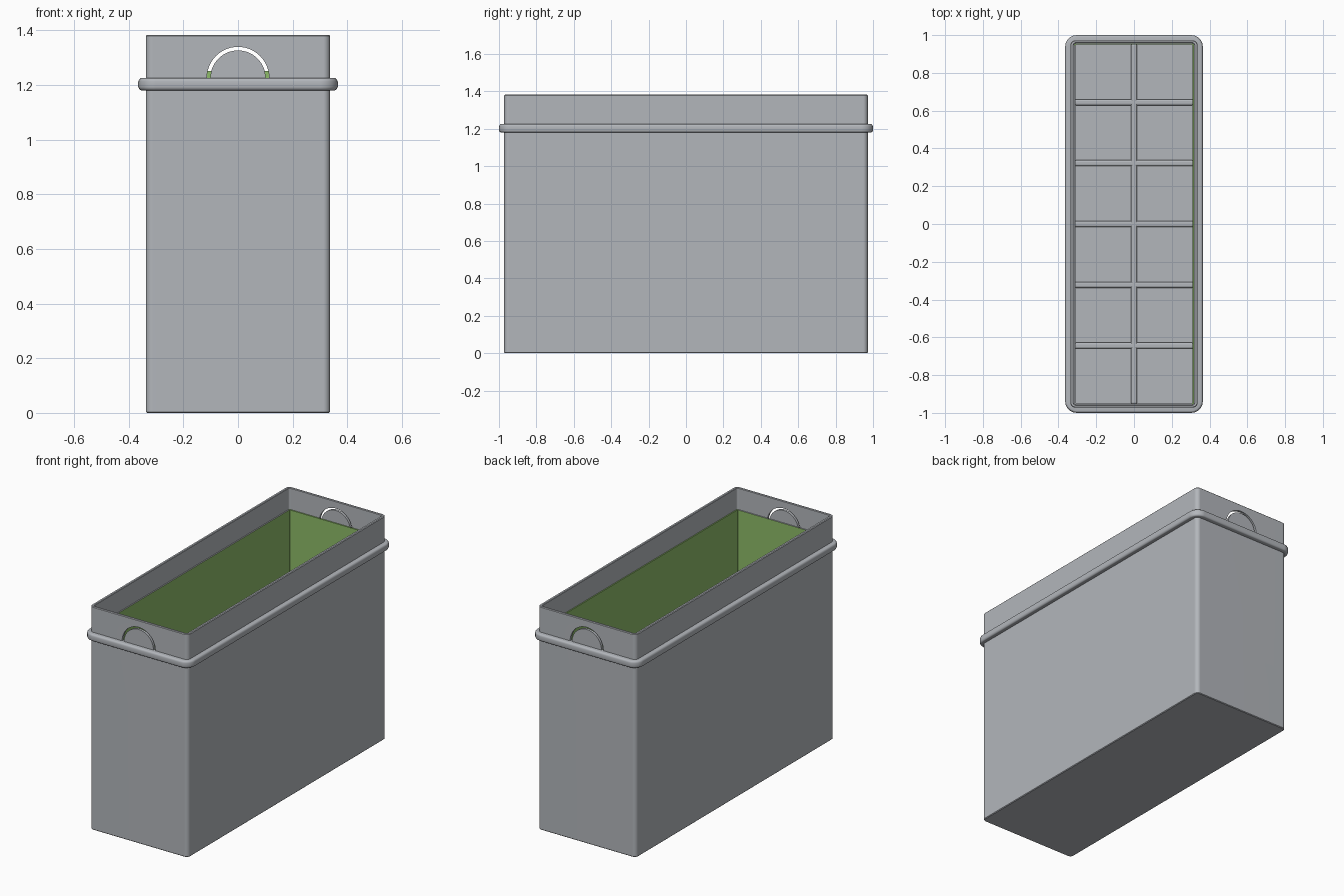
import bpy
import bmesh
import math

cube = bpy.data.objects.get("Cube")
if cube:
    bpy.data.objects.remove(cube, do_unlink=True)


def material(name, colour):
    mat = bpy.data.materials.new(name)
    mat.use_nodes = True
    mat.diffuse_color = (*colour, 1)
    mat.node_tree.nodes["Principled BSDF"].inputs["Base Color"].default_value = (*colour, 1)
    return mat


GREY = material("cool grey", (0.45, 0.47, 0.50))
GREEN = material("leaf green", (0.27, 0.50, 0.14))


def make_object(name, bm, *mats):
    bmesh.ops.recalc_face_normals(bm, faces=bm.faces)
    mesh = bpy.data.meshes.new(name)
    bm.to_mesh(mesh)
    bm.free()
    for mat in mats:
        mesh.materials.append(mat)
    obj = bpy.data.objects.new(name, mesh)
    bpy.context.collection.objects.link(obj)
    return obj


def activate(obj):
    bpy.ops.object.select_all(action="DESELECT")
    obj.select_set(True)
    bpy.context.view_layer.objects.active = obj


def smooth(obj):
    activate(obj)
    bpy.ops.object.shade_smooth_by_angle(angle=math.radians(35))
    obj.modifiers.new("even shading", "WEIGHTED_NORMAL").keep_sharp = True


def rounded_ring(bm, hx, hy, r, z, steps=5):
    """Rounded rectangle of vertices at one height."""
    verts = []
    for k, (sx, sy) in enumerate([(1, 1), (-1, 1), (-1, -1), (1, -1)]):
        for i in range(steps + 1):
            a = math.pi / 2 * (k + i / steps)
            verts.append(bm.verts.new((sx * (hx - r) + r * math.cos(a),
                                       sy * (hy - r) + r * math.sin(a), z)))
    return verts


def loft(rings, closed=False):
    """Skin rounded rectangles (hx, hy, radius, z) in order."""
    bm = bmesh.new()
    loops = [rounded_ring(bm, *ring) for ring in rings]
    pairs = list(zip(loops, loops[1:]))
    if closed:
        pairs.append((loops[-1], loops[0]))
    else:
        bm.faces.new(loops[0])
        bm.faces.new(loops[-1])
    for a, b in pairs:
        for i in range(len(a)):
            j = (i + 1) % len(a)
            bm.faces.new((a[i], a[j], b[j], b[i]))
    return bm


# Outer shell with open top and a floor
X, Y, TOP, FLOOR = 0.337, 0.972, 1.383, 0.03
IX, IY = 0.319, 0.957
shell = make_object("bin_shell", loft([
    (X - 0.004, Y - 0.004, 0.021, 0), (X, Y, 0.025, 0.004),
    (X, Y, 0.025, TOP - 0.004), (X - 0.004, Y - 0.004, 0.021, TOP),
    (IX + 0.003, IY + 0.003, 0.013, TOP), (IX, IY, 0.01, TOP - 0.003),
    (IX, IY, 0.01, FLOOR)]), GREY)

# Half-ring finger slots through both end walls
SLOT_Z, R_IN, R_OUT = 1.225, 0.101, 0.114
for side in (-1, 1):
    bm = bmesh.new()
    n = 28
    arc = [(r * math.cos(math.pi * i / n), r * math.sin(math.pi * i / n))
           for r, order in ((R_OUT, range(n + 1)), (R_IN, range(n, -1, -1)))
           for i in order]
    face = bm.faces.new([bm.verts.new((x, side * Y - 0.04, SLOT_Z + z)) for x, z in arc])
    moved = bmesh.ops.extrude_face_region(bm, geom=[face])["geom"]
    bmesh.ops.translate(bm, vec=(0, 0.08, 0),
                        verts=[v for v in moved if isinstance(v, bmesh.types.BMVert)])
    cutter = make_object("slot_cutter", bm, GREY)
    cutter.hide_render = True
    cut = shell.modifiers.new("slot", "BOOLEAN")
    cut.operation, cut.solver, cut.object = "DIFFERENCE", "EXACT", cutter
    activate(shell)
    bpy.ops.object.modifier_apply(modifier=cut.name)
    bpy.data.objects.remove(cutter, do_unlink=True)
smooth(shell)

# Rounded band around the outside
section = [(-0.006, 1.18), (0.018, 1.18), (0.024, 1.184), (0.028, 1.192),
           (0.028, 1.213), (0.024, 1.221), (0.018, 1.225), (-0.006, 1.225)]
band = make_object("rim_band", loft(
    [(X + d, Y + d, 0.035 + d, z) for d, z in section], closed=True), GREY)
smooth(band)

# Thin coloured lining below the collar
LINER_TOP, T = 1.25, 0.007
LX, LY = IX - 0.001, IY - 0.001
bm = loft([(LX, LY, 0.01, FLOOR), (LX, LY, 0.01, LINER_TOP),
           (LX - T, LY - T, 0.005, LINER_TOP), (LX - T, LY - T, 0.005, FLOOR)], closed=True)
for f in bm.faces:
    c = f.calc_center_median()
    if c.z > LINER_TOP - 0.001 and c.x < 0.3 and c.y < 0.94:
        f.material_index = 1
make_object("inner_lining", bm, GREEN, GREY)


# Raised grid of ribs on the floor
def rib(name, x, y, width, length):
    bm = bmesh.new()
    bmesh.ops.create_cube(bm, size=1)
    bmesh.ops.scale(bm, vec=(width, length, 0.04), verts=bm.verts)
    bmesh.ops.translate(bm, vec=(x, y, FLOOR + 0.015), verts=bm.verts)
    obj = make_object(name, bm, GREY)
    bevel = obj.modifiers.new("soft edges", "BEVEL")
    bevel.width, bevel.segments = 0.009, 3
    smooth(obj)


rib("long_floor_rib", 0, 0, 0.032, 2 * LY - T)
for i in range(5):
    rib("cross_floor_rib", 0, (i - 2) * 0.322, 2 * LX - T, 0.032)
